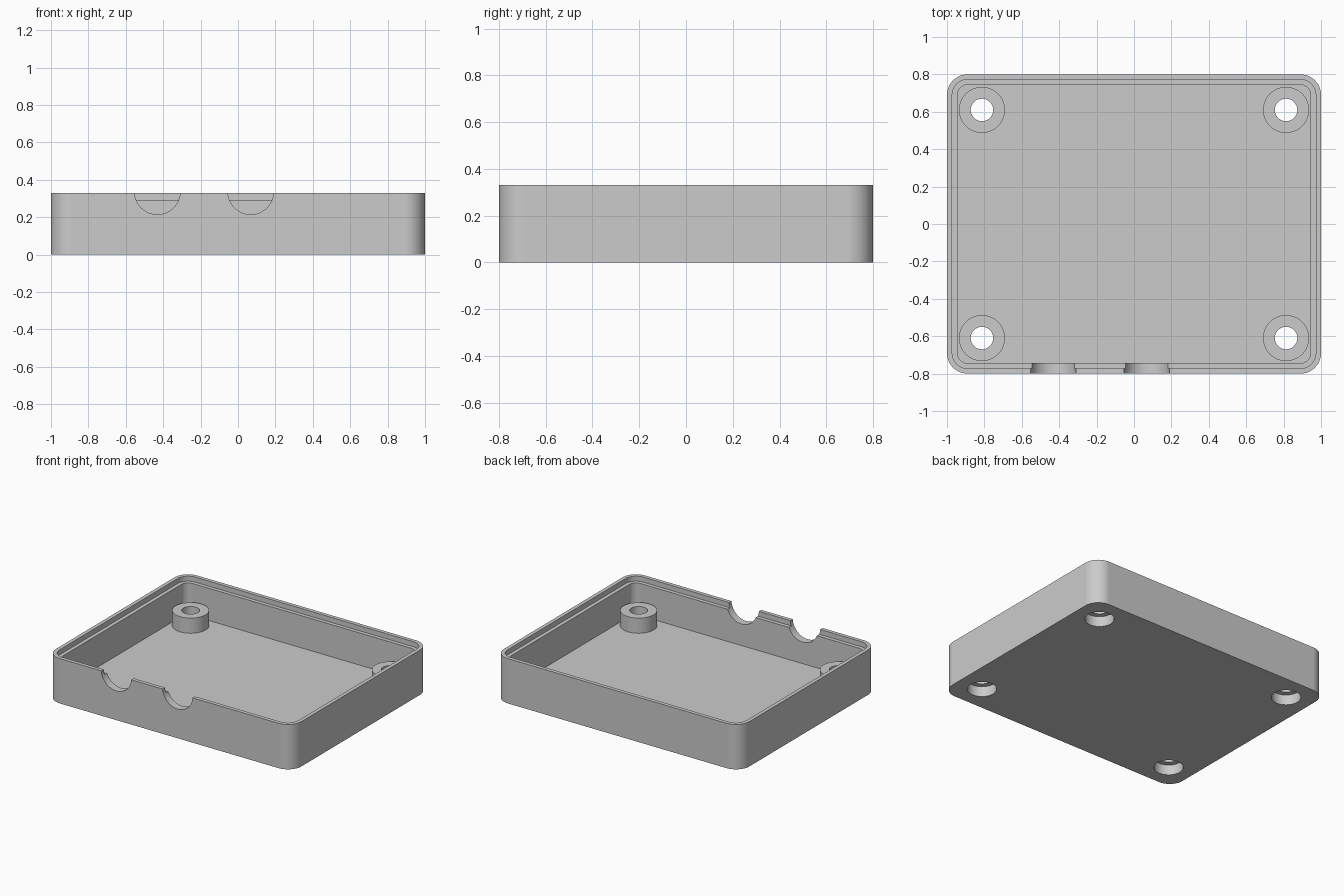
import bpy, bmesh, math

cube = bpy.data.objects.get("Cube")
if cube:
    bpy.data.objects.remove(cube, do_unlink=True)

# Main dimensions
HALF_X, HALF_Y, HEIGHT, CORNER = 1.0, 0.8, 0.33, 0.11
LIP, WALL = 0.028, 0.056
FLOOR, LEDGE_Z, BOSS_TOP = 0.056, 0.293, 0.168
BOSS_X, BOSS_Y = 0.813, 0.61

grey = bpy.data.materials.new("light grey plastic")
grey.use_nodes = True
grey.diffuse_color = (0.6, 0.6, 0.6, 1)
grey.node_tree.nodes["Principled BSDF"].inputs["Base Color"].default_value = (0.6, 0.6, 0.6, 1)


def prism(name, outline, z0, z1):
    """Extrude a flat outline from z0 to z1."""
    bm = bmesh.new()
    base = bm.faces.new([bm.verts.new((x, y, z0)) for x, y in outline])
    top = bmesh.ops.extrude_face_region(bm, geom=[base])["geom"]
    verts = [v for v in top if isinstance(v, bmesh.types.BMVert)]
    bmesh.ops.translate(bm, verts=verts, vec=(0, 0, z1 - z0))
    bmesh.ops.recalc_face_normals(bm, faces=bm.faces)
    mesh = bpy.data.meshes.new(name)
    bm.to_mesh(mesh)
    bm.free()
    mesh.materials.append(grey)
    obj = bpy.data.objects.new(name, mesh)
    bpy.context.collection.objects.link(obj)
    return obj


def rounded_rect(inset, steps=12):
    """Rounded rectangle outline, inset evenly from the outer wall."""
    r = CORNER - inset
    points = []
    for quarter, (sx, sy) in enumerate([(1, 1), (-1, 1), (-1, -1), (1, -1)]):
        for i in range(steps + 1):
            a = (quarter + i / steps) * math.pi / 2
            points.append((sx * (HALF_X - CORNER) + r * math.cos(a),
                           sy * (HALF_Y - CORNER) + r * math.sin(a)))
    return points


def circle(x, y, r, n=64):
    return [(x + r * math.cos(i * math.tau / n), y + r * math.sin(i * math.tau / n))
            for i in range(n)]


def combine(target, tool, operation):
    """Apply a boolean and discard the tool."""
    tool.hide_render = True
    mod = target.modifiers.new("boolean", 'BOOLEAN')
    mod.operation, mod.solver, mod.object = operation, 'EXACT', tool
    bpy.ops.object.select_all(action='DESELECT')
    bpy.context.view_layer.objects.active = target
    target.select_set(True)
    bpy.ops.object.modifier_apply(modifier=mod.name)
    bpy.data.objects.remove(tool, do_unlink=True)


# Open tray with a stepped rim
tray = prism("enclosure_tray", rounded_rect(0), 0, HEIGHT)
combine(tray, prism("cavity_cutter", rounded_rect(WALL), FLOOR, 0.5), 'DIFFERENCE')
combine(tray, prism("rim_step_cutter", rounded_rect(LIP), LEDGE_Z, 0.5), 'DIFFERENCE')

# Screw bosses with through holes, counterbored from below
for sx in (-1, 1):
    for sy in (-1, 1):
        x, y = sx * BOSS_X, sy * BOSS_Y
        combine(tray, prism("boss", circle(x, y, 0.123), 0.02, BOSS_TOP), 'UNION')
        combine(tray, prism("screw_hole_cutter", circle(x, y, 0.06), -0.1, 0.3), 'DIFFERENCE')
        combine(tray, prism("counterbore_cutter", circle(x, y, 0.098), -0.1, 0.075), 'DIFFERENCE')

# Round cable notches in the front wall
for x in (-0.431, 0.068):
    notch = prism("cable_notch_cutter", circle(0, 0, 0.122), -0.1, 0.1)
    notch.rotation_euler.x = math.pi / 2
    notch.location = (x, -HALF_Y, 0.337)
    combine(tray, notch, 'DIFFERENCE')

# Smooth curved walls, keep edges crisp
bpy.context.view_layer.objects.active = tray
tray.select_set(True)
bpy.ops.object.shade_smooth_by_angle(angle=math.radians(30))
weighted = tray.modifiers.new("flat_face_normals", 'WEIGHTED_NORMAL')
weighted.keep_sharp = True
